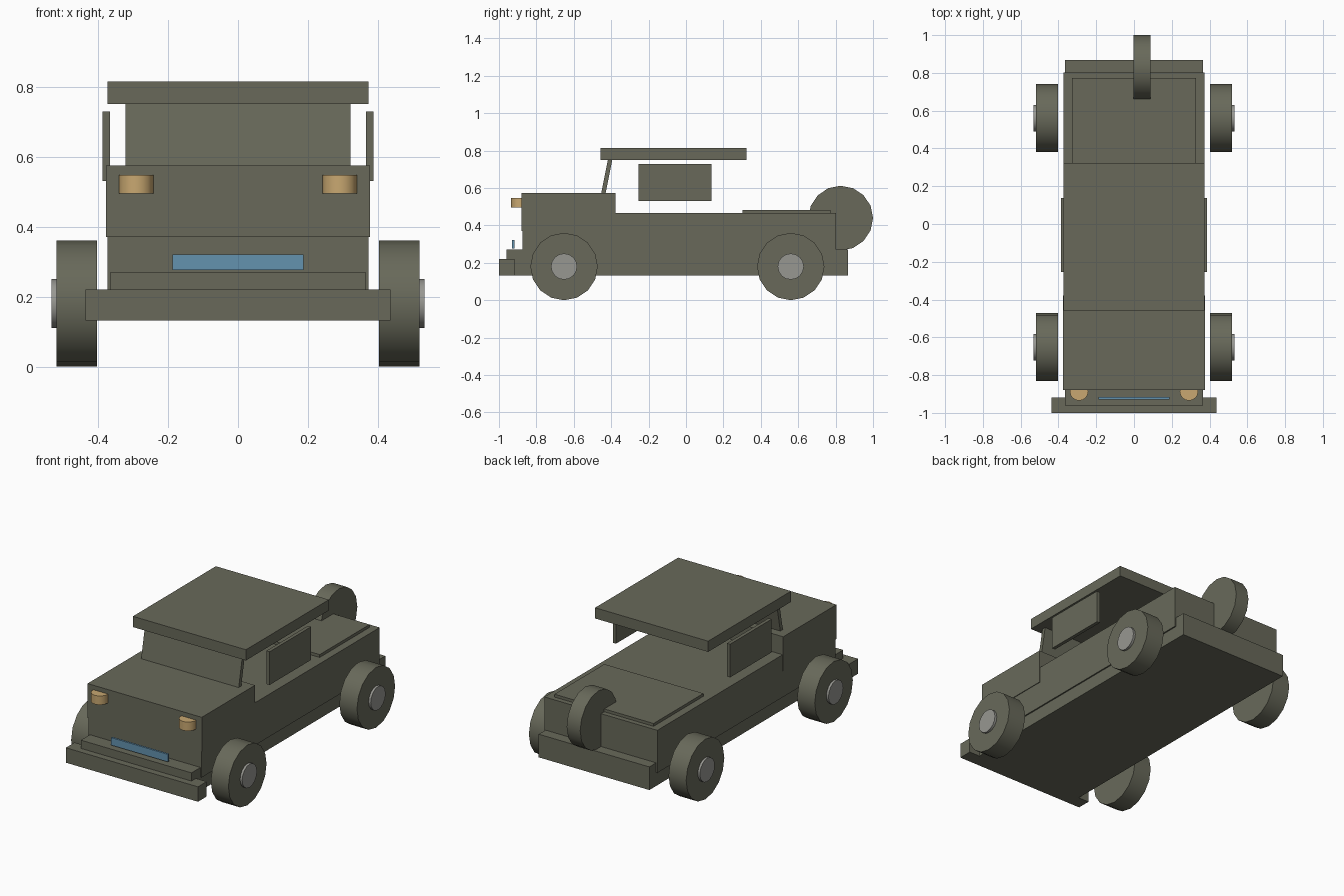
import bpy
import bmesh
import math
from mathutils import Matrix

if "Cube" in bpy.data.objects:
    bpy.data.objects.remove(bpy.data.objects["Cube"])


def material(name, rgb):
    m = bpy.data.materials.new(name)
    m.diffuse_color = (*rgb, 1.0)
    m.use_nodes = True
    m.node_tree.nodes["Principled BSDF"].inputs["Base Color"].default_value = m.diffuse_color
    return m


olive = material("olive", (0.138, 0.141, 0.102))
grey = material("hub grey", (0.31, 0.31, 0.285))
tan = material("lamp tan", (0.58, 0.39, 0.165))
blue = material("plate blue", (0.127, 0.29, 0.43))


def finish(name, bm, mat):
    me = bpy.data.meshes.new(name)
    bmesh.ops.recalc_face_normals(bm, faces=bm.faces)
    bm.to_mesh(me)
    bm.free()
    me.materials.append(mat)
    ob = bpy.data.objects.new(name, me)
    bpy.context.collection.objects.link(ob)
    return ob


def box(name, x, y, z, mat=olive, lean=0.0):
    """Box from (min, max) ranges; lean shifts its top edge along y."""
    bm = bmesh.new()
    bmesh.ops.create_cube(bm, size=1.0)
    for v in bm.verts:
        top = v.co.z > 0
        v.co = [r[0] if c < 0 else r[1] for c, r in zip(v.co, (x, y, z))]
        if top:
            v.co.y += lean
    return finish(name, bm, mat)


def cylinder(name, centre, radius, depth, mat, axis="X", sides=16):
    bm = bmesh.new()
    bmesh.ops.create_cone(bm, cap_ends=True, segments=sides,
                          radius1=radius, radius2=radius, depth=depth)
    if axis == "X":
        bm.transform(Matrix.Rotation(math.pi / 2, 4, "Y"))
    bm.transform(Matrix.Translation(centre))
    ob = finish(name, bm, mat)
    bpy.ops.object.select_all(action="DESELECT")
    ob.select_set(True)
    bpy.context.view_layer.objects.active = ob
    bpy.ops.object.shade_smooth_by_angle(angle=math.radians(35))
    return ob


# Frame and bodywork
box("chassis", (-0.365, 0.365), (-0.96, 0.867), (0.132, 0.27))
box("front_bumper", (-0.436, 0.436), (-1.0, -0.918), (0.132, 0.221))
box("body", (-0.373, 0.373), (-0.875, 0.803), (0.212, 0.466))
box("hood", (-0.377, 0.377), (-0.88, -0.378), (0.37, 0.574))
box("cargo_cover", (-0.327, 0.327), (0.303, 0.773), (0.455, 0.483))

# Cabin
box("roof", (-0.373, 0.373), (-0.458, 0.324), (0.751, 0.815))
box("windscreen", (-0.322, 0.322), (-0.455, -0.431), (0.565, 0.76), lean=0.039)

# Front plate
box("front_plate", (-0.187, 0.187), (-0.929, -0.917), (0.276, 0.321), blue)

# Mirrored side parts
for side, s in (("left", -1), ("right", 1)):
    box(f"{side}_window_panel", sorted((s * 0.366, s * 0.387)),
        (-0.255, 0.137), (0.531, 0.729))
    cylinder(f"{side}_headlight", (s * 0.291, -0.886, 0.521), 0.049, 0.053,
             tan, axis="Z")
    for end, y in (("front", -0.652), ("rear", 0.56)):
        cylinder(f"{end}_{side}_wheel", (s * 0.461, y, 0.18), 0.18, 0.116, olive)
        cylinder(f"{end}_{side}_hub", (s * 0.482, y, 0.18), 0.07, 0.102, grey)

# Spare wheel, set slightly off centre on the tail
cylinder("spare_wheel", (0.043, 0.827, 0.439), 0.173, 0.089, olive)
